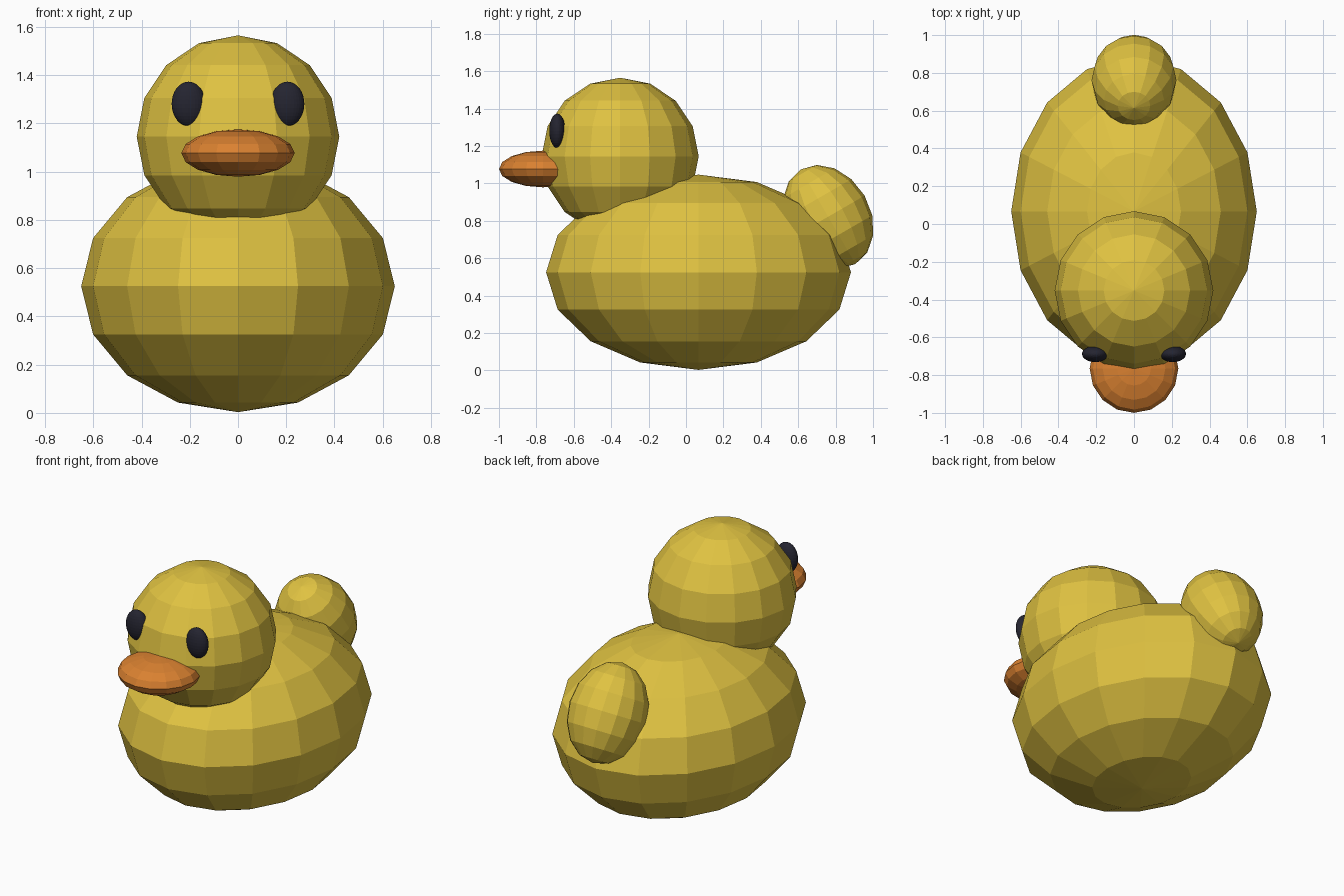
import bpy
from math import radians

cube = bpy.data.objects.get("Cube")
if cube:
    bpy.data.objects.remove(cube, do_unlink=True)


def make_material(name, rgb, roughness=0.6):
    mat = bpy.data.materials.new(name)
    mat.use_nodes = True
    color = (*rgb, 1.0)
    mat.diffuse_color = color
    shader = mat.node_tree.nodes["Principled BSDF"]
    shader.inputs["Base Color"].default_value = color
    shader.inputs["Roughness"].default_value = roughness
    return mat


def ellipsoid(name, center, radii, mat, segments=16, rings=8, tilt=0.0):
    """Faceted ellipsoid with its poles up, tilted around the x axis."""
    bpy.ops.mesh.primitive_uv_sphere_add(
        segments=segments, ring_count=rings, radius=1.0,
        location=center, rotation=(radians(tilt), 0, 0))
    obj = bpy.context.object
    obj.name = obj.data.name = name
    obj.scale = radii
    obj.data.materials.append(mat)
    return obj


yellow = make_material("yellow", (0.74, 0.54, 0.053))
orange = make_material("orange", (0.70, 0.22, 0.03))
black = make_material("soft_black", (0.018, 0.018, 0.03))

# Body, head and upturned tail
ellipsoid("body", (0, 0.067, 0.525), (0.65, 0.815, 0.522), yellow)
ellipsoid("head", (0, -0.352, 1.145), (0.42, 0.42, 0.42), yellow)
ellipsoid("tail", (0, 0.76, 0.822), (0.225, 0.225, 0.292), yellow, tilt=30)

# Flat beak
ellipsoid("beak", (0, -0.765, 1.077), (0.235, 0.235, 0.098), orange)

# Eyes, partly sunk into the head
for side, sign in (("left", 1), ("right", -1)):
    ellipsoid(side + "_eye", (sign * 0.205, -0.688, 1.281),
              (0.07, 0.043, 0.092), black, segments=32, rings=16)
